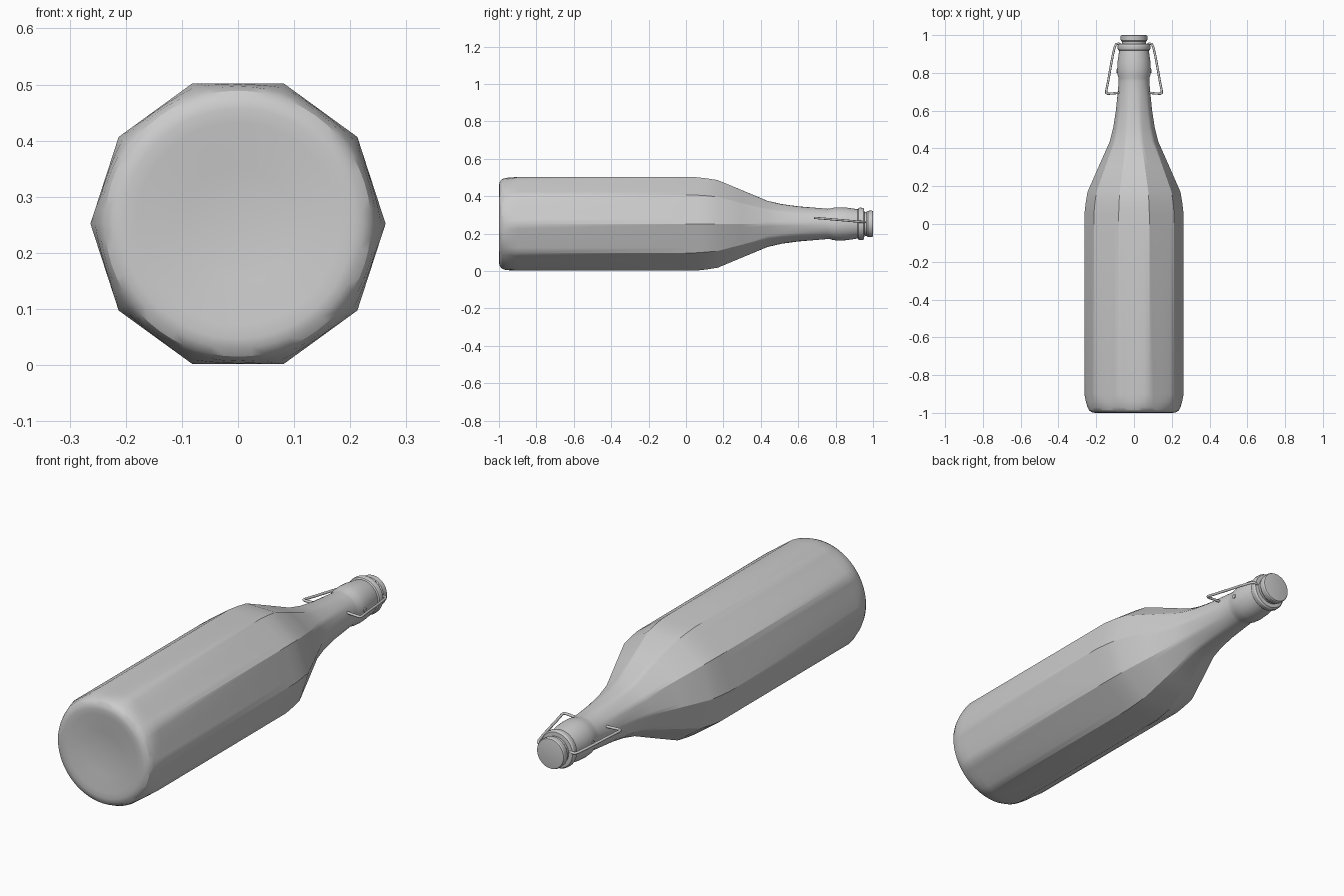
import bpy, bmesh, math
from mathutils import Vector

if "Cube" in bpy.data.objects:
    bpy.data.objects.remove(bpy.data.objects["Cube"])

ZC = 0.252      # height of the bottle axis
SIDES = 10      # flats around the body
SEG = 60        # points around each ring


def ring_radius(a, r, roundness):
    """Blend a decagon of circumradius r with a circle."""
    step = 2 * math.pi / SIDES
    local = (a % step) - step / 2
    poly = r * math.cos(step / 2) / math.cos(local)
    return poly * (1 - roundness) + r * roundness


def lathe(name, rings):
    """Rings are (y, radius, roundness); a zero radius closes the end."""
    bm = bmesh.new()
    loops = []
    for y, r, b in rings:
        if r == 0:
            loops.append([bm.verts.new((0, y, ZC))])
            continue
        loop = []
        for i in range(SEG):
            a = 2 * math.pi * i / SEG
            q = ring_radius(a, r, b)
            loop.append(bm.verts.new((q * math.cos(a), y, ZC + q * math.sin(a))))
        loops.append(loop)
    for lo, hi in zip(loops, loops[1:]):
        for i in range(SEG):
            j = (i + 1) % SEG
            if len(lo) == 1:
                bm.faces.new((lo[0], hi[i], hi[j]))
            elif len(hi) == 1:
                bm.faces.new((lo[i], hi[0], lo[j]))
            else:
                bm.faces.new((lo[i], hi[i], hi[j], lo[j]))
    bmesh.ops.recalc_face_normals(bm, faces=bm.faces[:])
    for f in bm.faces:
        f.smooth = True
    me = bpy.data.meshes.new(name)
    bm.to_mesh(me)
    bm.free()
    me.set_sharp_from_angle(angle=math.radians(30))
    ob = bpy.data.objects.new(name, me)
    bpy.context.collection.objects.link(ob)
    return ob


# Bottle: shallow punt, rounded base, ten-sided body, tapering shoulder, round neck
lathe("bottle", [
    (-0.98, 0, 1), (-0.99, 0.10, 1), (-0.998, 0.18, 1), (-1.0, 0.205, 1),
    (-0.997, 0.222, 1), (-0.987, 0.237, 1), (-0.97, 0.246, 0.9),
    (-0.94, 0.255, 0.5), (-0.90, 0.263, 0), (0.05, 0.263, 0),
    (0.11, 0.256, 0), (0.17, 0.246, 0), (0.30, 0.189, 0.02),
    (0.435, 0.129, 0.12), (0.51, 0.110, 0.3), (0.60, 0.096, 0.55),
    (0.69, 0.087, 0.9), (0.755, 0.081, 1), (0.772, 0.082, 1),
    (0.79, 0.087, 1), (0.82, 0.089, 1), (0.86, 0.087, 1), (0.90, 0.081, 1),
    (0.918, 0.078, 1), (0.922, 0.084, 1), (0.93, 0.087, 1), (0.945, 0.086, 1),
    (0.952, 0.081, 1), (0.954, 0.06, 1), (0.954, 0, 1)])

# Stopper
lathe("stopper", [
    (0.94, 0, 1), (0.94, 0.062, 1), (0.965, 0.064, 1), (0.972, 0.070, 1),
    (0.994, 0.071, 1), (0.999, 0.068, 1), (1.0, 0.064, 1), (1.0, 0, 1)])


# Wire bail, one bent rod per side
def wire(name, side):
    cu = bpy.data.curves.new(name, 'CURVE')
    cu.dimensions = '3D'
    cu.bevel_depth = 0.006
    cu.bevel_resolution = 3
    cu.use_fill_caps = True
    path = [(0.066, 0.948), (0.082, 0.955), (0.094, 0.953), (0.102, 0.938),
            (0.113, 0.89), (0.124, 0.83), (0.136, 0.76), (0.147, 0.704),
            (0.147, 0.694), (0.140, 0.689), (0.115, 0.691), (0.074, 0.695)]
    sp = cu.splines.new('POLY')
    sp.points.add(len(path) - 1)
    for p, (x, y) in zip(sp.points, path):
        p.co = (side * x, y, ZC + 0.010 + (0.95 - y) * 0.085, 1)
    sp.use_smooth = True
    ob = bpy.data.objects.new(name, cu)
    bpy.context.collection.objects.link(ob)


# Small pivot stud on each side of the neck
for label, side in (("left", -1), ("right", 1)):
    wire("wire_bail_" + label, side)
    bpy.ops.mesh.primitive_cylinder_add(
        vertices=16, radius=0.01, depth=0.02,
        location=(side * 0.082, 0.81, ZC + 0.002), rotation=(0, math.pi / 2, 0))
    stud = bpy.context.object
    stud.name = "pivot_stud_" + label
    bpy.ops.object.shade_smooth_by_angle()
